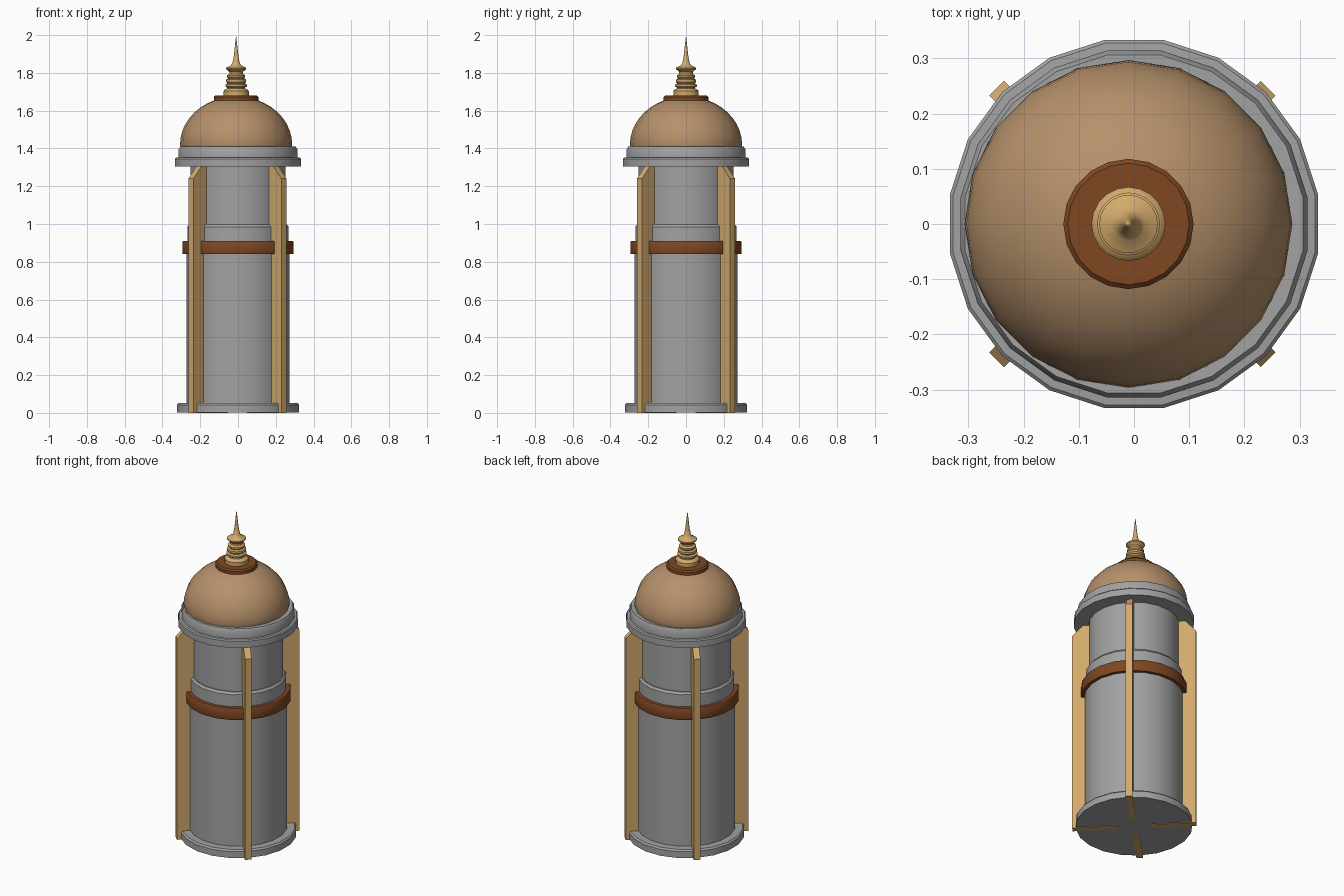
import bpy, bmesh, math

if "Cube" in bpy.data.objects:
    bpy.data.objects.remove(bpy.data.objects["Cube"])

def material(name, rgb):
    m = bpy.data.materials.new(name)
    m.diffuse_color = (*rgb, 1)
    m.use_nodes = True
    m.node_tree.nodes["Principled BSDF"].inputs["Base Color"].default_value = m.diffuse_color
    return m

STONE = material("grey stone", (0.36, 0.36, 0.36))
SAND = material("sandstone dome", (0.46, 0.28, 0.145))
RUST = material("rust brown", (0.21, 0.063, 0.016))
GOLD = material("pale gold", (0.65, 0.40, 0.15))

def finish(name, bm, mat, smooth=False):
    bmesh.ops.recalc_face_normals(bm, faces=bm.faces)
    me = bpy.data.meshes.new(name)
    bm.to_mesh(me)
    bm.free()
    me.materials.append(mat)
    ob = bpy.data.objects.new(name, me)
    bpy.context.collection.objects.link(ob)
    if smooth:
        bpy.ops.object.select_all(action='DESELECT')
        ob.select_set(True)
        bpy.context.view_layer.objects.active = ob
        bpy.ops.object.shade_smooth_by_angle(angle=math.radians(35))
    return ob

def lathe(name, profile, mat, segs=20, cx=0.0, turn=0.0, smooth=True):
    """Closed solid turned from (radius, z) points, bottom to top."""
    bm = bmesh.new()
    rings = []
    for r, z in profile:
        if r < 1e-6:
            rings.append([bm.verts.new((cx, 0, z))])
            continue
        ring = []
        for i in range(segs):
            a = turn + math.tau * i / segs
            ring.append(bm.verts.new((cx + r * math.cos(a), r * math.sin(a), z)))
        rings.append(ring)
    for lo, hi in zip(rings, rings[1:]):
        for i in range(segs):
            j = (i + 1) % segs
            if len(hi) == 1:
                bm.faces.new((lo[i], lo[j], hi[0]))
            else:
                bm.faces.new((lo[i], lo[j], hi[j], hi[i]))
    for ring in (rings[0], rings[-1]):
        if len(ring) > 1:
            bm.faces.new(ring)
    return finish(name, bm, mat, smooth)

HALF = math.radians(9)

# Foot, shaft and cornice
lathe("base_plinth", [(0.328, 0.003), (0.328, 0.042), (0.32, 0.052)], STONE, turn=HALF)
lathe("lower_shaft", [(0.277, 0.04), (0.277, 0.86)], STONE, turn=HALF)
lathe("shaft_collar", [(0.272, 0.85), (0.272, 0.985), (0.262, 0.998)], STONE, turn=HALF)
lathe("upper_shaft", [(0.255, 0.98), (0.255, 1.32)], STONE, turn=HALF)
lathe("waist_band", [(0.296, 0.84), (0.298, 0.845), (0.298, 0.905), (0.294, 0.911)], RUST, turn=HALF)
lathe("cornice", [(0.338, 1.305), (0.338, 1.345), (0.332, 1.351), (0.318, 1.352),
                  (0.318, 1.395), (0.31, 1.41)], STONE, turn=HALF)

# Dome, slightly off centre like the finial
TOP_X = -0.01
dome = [(0.293, 1.405), (0.297, 1.42)]
for i in range(1, 10):
    a = math.radians(8.5 * i)
    dome.append((0.297 * math.cos(a), 1.42 + 0.255 * math.sin(a)))
lathe("dome", dome, SAND, cx=TOP_X)
lathe("dome_collar", [(0.118, 1.652), (0.118, 1.672), (0.11, 1.68)], RUST, cx=TOP_X)

# Ringed finial and spike
finial = [(0.067, 1.675), (0.067, 1.703), (0.06, 1.712), (0.047, 1.717), (0.047, 1.722),
          (0.057, 1.728), (0.057, 1.738), (0.046, 1.744), (0.053, 1.752), (0.053, 1.764),
          (0.042, 1.770), (0.048, 1.777), (0.048, 1.787), (0.036, 1.795), (0.036, 1.805),
          (0.053, 1.820), (0.053, 1.827), (0.03, 1.838), (0.02, 1.85), (0.012, 1.89),
          (0.006, 1.945), (0, 2.0)]
lathe("finial", finial, GOLD, cx=TOP_X)

# Four diagonal fins with sloped tops
FIN = [(0.09, 0.0), (0.348, 0.0), (0.348, 1.24), (0.285, 1.31), (0.09, 1.31)]
for k in range(4):
    a = math.radians(45 + 90 * k)
    c, s = math.cos(a), math.sin(a)
    bm = bmesh.new()
    sides = [[bm.verts.new((r * c - t * s - 0.003, r * s + t * c, z)) for r, z in FIN]
             for t in (-0.019, 0.019)]
    for side in sides:
        bm.faces.new(side)
    for i in range(len(FIN)):
        j = (i + 1) % len(FIN)
        bm.faces.new((sides[0][i], sides[0][j], sides[1][j], sides[1][i]))
    finish(f"buttress_fin_{k + 1}", bm, GOLD)
